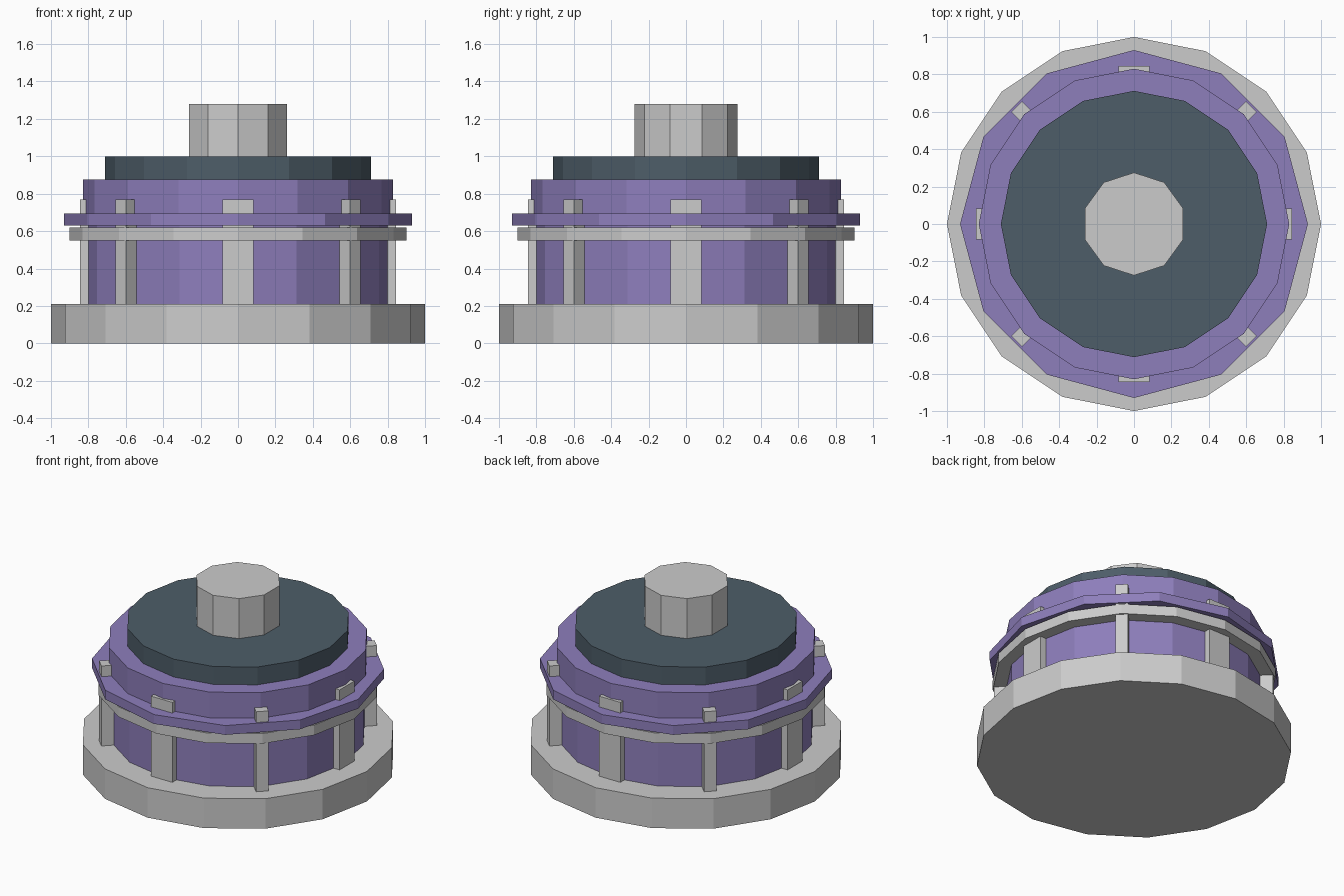
import bpy
from math import cos, sin, radians

if "Cube" in bpy.data.objects:
    bpy.data.objects.remove(bpy.data.objects["Cube"])


def material(name, color):
    mat = bpy.data.materials.new(name)
    mat.diffuse_color = color
    mat.use_nodes = True
    mat.node_tree.nodes["Principled BSDF"].inputs["Base Color"].default_value = mat.diffuse_color
    return mat


purple = material("purple", (0.27, 0.21, 0.50, 1))
slate = material("slate", (0.075, 0.11, 0.14, 1))


def disc(name, sides, radius, z0, z1, mat=None):
    bpy.ops.mesh.primitive_cylinder_add(vertices=sides, radius=radius, depth=z1 - z0,
                                        location=(0, 0, (z0 + z1) / 2))
    ob = bpy.context.object
    ob.name = name
    if mat:
        ob.data.materials.append(mat)
    return ob


# Stacked body, bottom to top
disc("base", 16, 1.0, 0.0, 0.21)
disc("lower_drum", 16, 0.815, 0.21, 0.63, purple)
disc("grey_collar", 16, 0.90, 0.55, 0.62)
disc("purple_collar", 12, 0.93, 0.63, 0.695, purple)
disc("upper_drum", 16, 0.83, 0.63, 0.875, purple)
disc("top_cap", 16, 0.712, 0.875, 1.0, slate)
disc("knob", 10, 0.275, 1.0, 1.28)

# Eight upright posts: flat on the axes, edge-on at the diagonals
for i in range(8):
    a = radians(45 * i)
    bpy.ops.mesh.primitive_cube_add(size=1, location=(0.805 * cos(a), 0.805 * sin(a), 0.485),
                                    rotation=(0, 0, -a))
    post = bpy.context.object
    post.name = f"post_{i + 1}"
    post.scale = (0.08, 0.165, 0.57)
